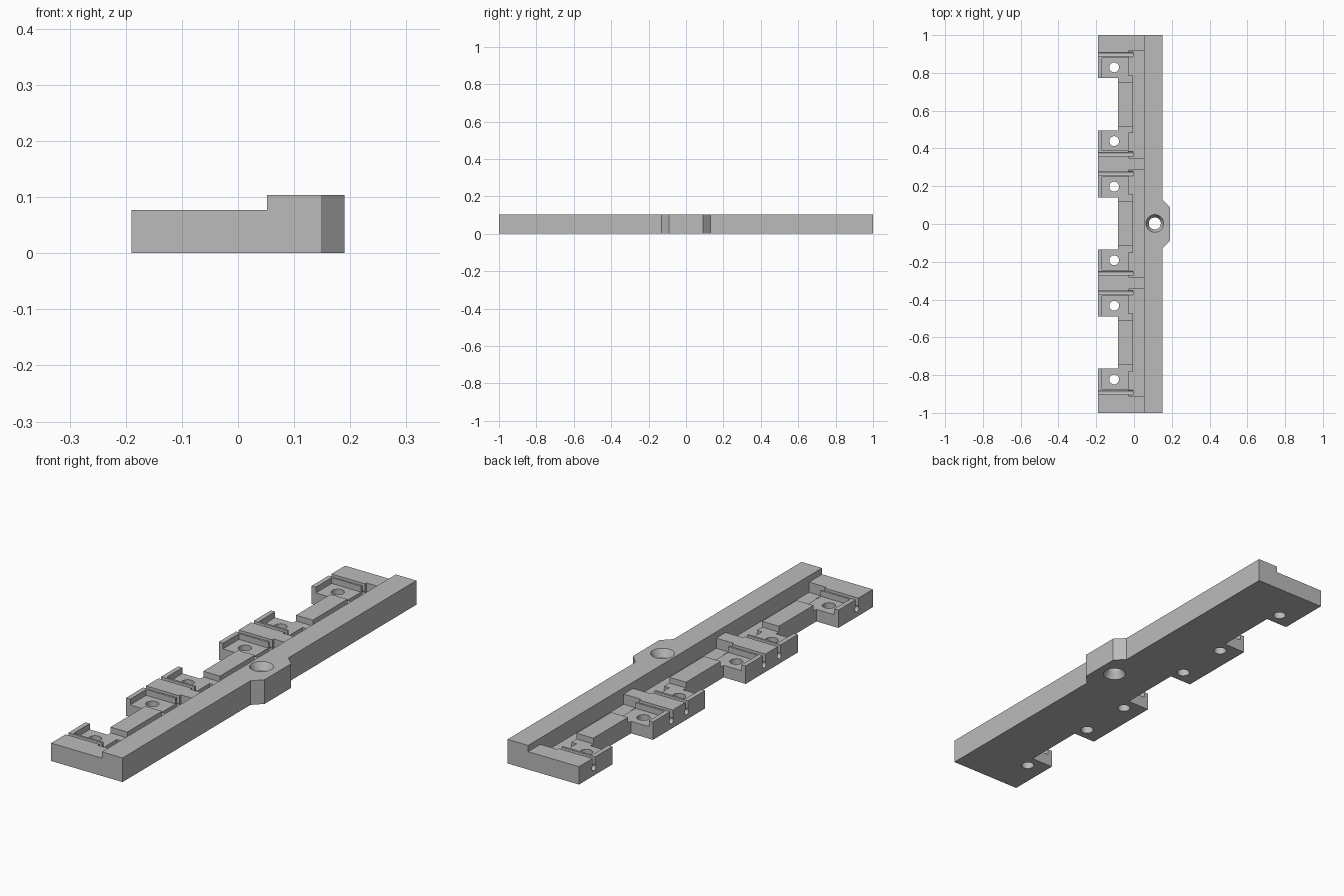
import bpy
import bmesh
import math
from mathutils import Matrix

default = bpy.data.objects.get("Cube")
if default:
    bpy.data.objects.remove(default, do_unlink=True)

# Main heights and x stations
RAIL_TOP, DECK_TOP, PAD_FLOOR, CHANNEL_FLOOR = 0.104, 0.077, 0.052, 0.033
LEFT, RAIL_IN, RAIL_OUT, BOSS_OUT = -0.19, 0.052, 0.15, 0.19
BLOCK_IN, BLOCK_OUT, PAD_IN = -0.005, -0.085, -0.03
BAY_HALF, PITCH, SHIFT = 0.2835, 0.631, 0.003
ABOVE = 0.2

gray = bpy.data.materials.new("plain gray")
gray.use_nodes = True
gray.diffuse_color = (0.5, 0.5, 0.5, 1)
gray.node_tree.nodes["Principled BSDF"].inputs["Base Color"].default_value = (0.5, 0.5, 0.5, 1)


def make_object(name, bm):
    bmesh.ops.recalc_face_normals(bm, faces=bm.faces)
    mesh = bpy.data.meshes.new(name)
    bm.to_mesh(mesh)
    bm.free()
    obj = bpy.data.objects.new(name, mesh)
    bpy.context.collection.objects.link(obj)
    return obj


def prism(name, outline, height):
    bm = bmesh.new()
    face = bm.faces.new([bm.verts.new((x, y, 0)) for x, y in outline])
    grown = bmesh.ops.extrude_face_region(bm, geom=[face])
    verts = [g for g in grown["geom"] if isinstance(g, bmesh.types.BMVert)]
    bmesh.ops.translate(bm, verts=verts, vec=(0, 0, height))
    return make_object(name, bm)


def cut(tool):
    tool.hide_render = True
    bpy.context.view_layer.objects.active = body
    mod = body.modifiers.new("cut", 'BOOLEAN')
    mod.operation, mod.solver, mod.object = 'DIFFERENCE', 'EXACT', tool
    bpy.ops.object.modifier_apply(modifier=mod.name)
    bpy.data.objects.remove(tool, do_unlink=True)


def cut_box(x0, x1, y0, y1, z0):
    y0, y1 = sorted((y0, y1))
    tool = prism("cutter", [(x0, y0), (x1, y0), (x1, y1), (x0, y1)], ABOVE)
    tool.data.transform(Matrix.Translation((0, 0, z0)))
    cut(tool)


def cut_round(center, r_low, r_high, depth, along_x=False):
    bm = bmesh.new()
    turn = Matrix.Rotation(math.pi / 2, 4, 'Y') if along_x else Matrix()
    bmesh.ops.create_cone(bm, cap_ends=True, segments=32, radius1=r_low, radius2=r_high,
                          depth=depth, matrix=Matrix.Translation(center) @ turn)
    cut(make_object("cutter", bm))


# Solid plan with the pointed boss on the right side
body = prism("mounting_rail", [
    (LEFT, -1), (RAIL_OUT, -1), (RAIL_OUT, -0.13), (BOSS_OUT, -0.09),
    (BOSS_OUT, 0.09), (RAIL_OUT, 0.13), (RAIL_OUT, 1), (LEFT, 1)], RAIL_TOP)

# Lower deck beside the rail
cut_box(LEFT - 0.1, RAIL_IN, -1.1, 1.1, DECK_TOP)

for bay in (-1, 0, 1):
    mid = SHIFT + bay * PITCH
    # Open notch between pads, and the channel along the rail
    cut_box(LEFT - 0.1, BLOCK_OUT, mid - 0.138, mid + 0.138, -0.05)
    cut_box(BLOCK_IN, RAIL_IN, mid - BAY_HALF, mid + BAY_HALF, CHANNEL_FLOOR)
    for s in (-1, 1):
        # Channel widening, pad pocket behind its lip
        cut_box(PAD_IN, BLOCK_IN + 0.001, mid + s * 0.153, mid + s * BAY_HALF, CHANNEL_FLOOR)
        cut_box(-0.17, BLOCK_IN + 0.002, mid + s * 0.118, mid + s * 0.246, PAD_FLOOR)
        # Keyhole slot beside the pad
        slot = mid + s * 0.264
        cut_box(LEFT - 0.1, BLOCK_IN, slot - 0.009, slot + 0.009, 0.035)
        cut_round(((LEFT + BLOCK_IN) / 2 - 0.05, slot, 0.034), 0.013, 0.013,
                  BLOCK_IN - LEFT + 0.1, along_x=True)
        # Pad screw hole
        cut_round((-0.105, mid + s * 0.195, 0), 0.026, 0.026, 0.4)

# Boss hole, countersunk at both ends
cut_round((0.11, SHIFT, 0), 0.032, 0.032, 0.4)
cut_round((0.11, SHIFT, RAIL_TOP - 0.01), 0.032, 0.052, 0.04)
cut_round((0.11, SHIFT, 0.01), 0.052, 0.032, 0.04)

body.data.materials.clear()
body.data.materials.append(gray)
for poly in body.data.polygons:
    poly.material_index = 0

bpy.ops.object.select_all(action='DESELECT')
body.select_set(True)
bpy.context.view_layer.objects.active = body
bpy.ops.object.shade_smooth_by_angle(angle=math.radians(25))
